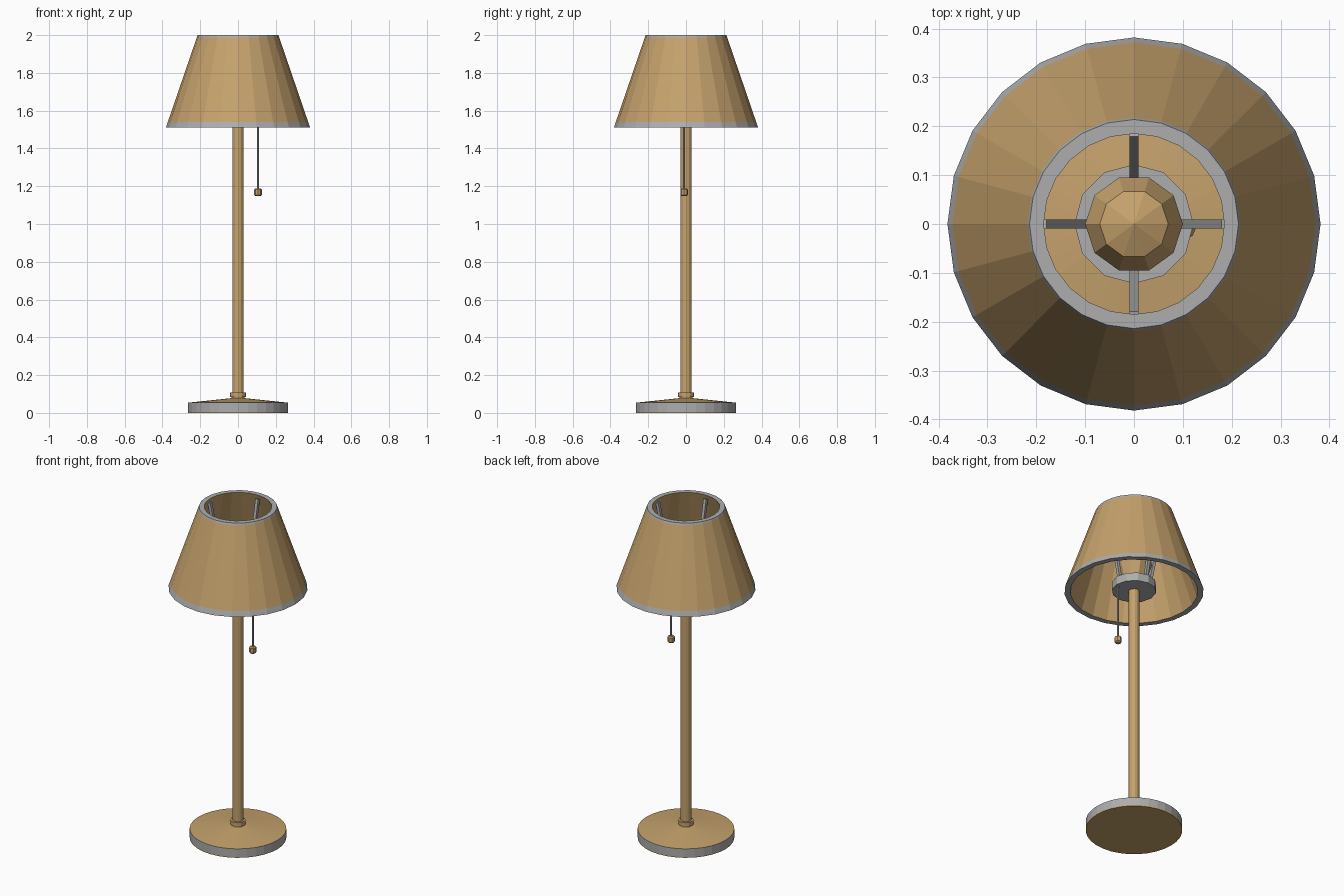
import bpy, bmesh, math
from mathutils import Vector

if "Cube" in bpy.data.objects:
    bpy.data.objects.remove(bpy.data.objects["Cube"])


def material(name, rgb):
    m = bpy.data.materials.new(name)
    m.diffuse_color = (*rgb, 1)
    m.use_nodes = True
    m.node_tree.nodes["Principled BSDF"].inputs["Base Color"].default_value = m.diffuse_color
    return m


TAN = material("warm tan", (0.56, 0.36, 0.15))
GREY = material("metal grey", (0.42, 0.42, 0.42))


def lathe(name, profile, sides, centre=(0, 0), closed=False, rule=None, mat=TAN):
    """Spin (radius, z) points round a vertical axis; rule(face) picks grey faces."""
    bm = bmesh.new()
    rings = []
    for r, z in profile:
        if r == 0:
            rings.append([bm.verts.new((centre[0], centre[1], z))] * sides)
        else:
            rings.append([bm.verts.new((centre[0] + r * math.cos(2 * math.pi * i / sides),
                                        centre[1] + r * math.sin(2 * math.pi * i / sides), z))
                          for i in range(sides)])
    pairs = list(zip(rings, rings[1:]))
    if closed:
        pairs.append((rings[-1], rings[0]))
    for a, b in pairs:
        for i in range(sides):
            j = (i + 1) % sides
            corners = list(dict.fromkeys([a[i], a[j], b[j], b[i]]))
            bm.faces.new(corners)
    if not closed:
        for end in (rings[0], rings[-1]):
            if end[0] is not end[1]:
                bm.faces.new(end)
    bmesh.ops.recalc_face_normals(bm, faces=bm.faces)
    if rule:
        for f in bm.faces:
            f.material_index = 1 if rule(f) else 0
    return finish(name, bm, [mat, GREY] if rule else [mat])


def finish(name, bm, mats):
    me = bpy.data.meshes.new(name)
    bm.to_mesh(me)
    bm.free()
    for m in mats:
        me.materials.append(m)
    ob = bpy.data.objects.new(name, me)
    bpy.context.collection.objects.link(ob)
    return ob


def bar(name, a, b, width):
    """Square rod between two points."""
    a, b = Vector(a), Vector(b)
    d = b - a
    bm = bmesh.new()
    bmesh.ops.create_cube(bm, size=1)
    bmesh.ops.scale(bm, vec=(width, width, d.length), verts=bm.verts)
    bmesh.ops.rotate(bm, cent=(0, 0, 0), verts=bm.verts,
                     matrix=Vector((0, 0, 1)).rotation_difference(d).to_matrix())
    bmesh.ops.translate(bm, vec=(a + b) / 2, verts=bm.verts)
    return finish(name, bm, [GREY])


# Base: tan disc with a grey edge and shallow conical top
lathe("base", [(0.265, 0), (0.265, 0.006), (0.265, 0.054), (0.035, 0.078)], 32,
      rule=lambda f: abs(f.normal.z) < 0.3 and f.calc_center_median().z > 0.01)

# Foot collar and pole
lathe("foot_collar", [(0.035, 0.07), (0.035, 0.083), (0.042, 0.083), (0.042, 0.108)], 12)
lathe("pole", [(0.03, 0.1), (0.03, 1.53)], 12)

# Socket plate and bulb
lathe("socket_plate", [(0.122, 1.51), (0.122, 1.56)], 12, mat=GREY)
lathe("bulb", [(0.06, 1.555), (0.1, 1.68), (0.07, 1.75), (0, 1.78)], 10)

# Hollow shade with grey trim along the bottom and top edges
RO, RI, Z0, Z1 = (0.382, 0.214), (0.35, 0.185), 1.51, 2.0


def outer(z):
    return (RO[0] + (RO[1] - RO[0]) * (z - Z0) / (Z1 - Z0), z)


lathe("shade", [outer(Z0), outer(1.54), outer(1.988), outer(Z1), (RI[1], Z1), (RI[0], Z0)],
      24, closed=True,
      rule=lambda f: abs(f.normal.z) > 0.9 or f.calc_center_median().z > 1.99
      or f.calc_center_median().z < 1.53)

# Four struts from the plate up to the shade
for i in range(4):
    c, s = round(math.cos(i * math.pi / 2)), round(math.sin(i * math.pi / 2))
    bar(f"strut_{i + 1}", (0.1 * c, 0.1 * s, 1.55), (0.188 * c, 0.188 * s, 1.975), 0.018)

# Pull cord and knob
lathe("pull_cord", [(0.006, 1.18), (0.006, 1.52)], 6, centre=(0.106, -0.01), mat=GREY)
lathe("pull_knob", [(0.014, 1.148), (0.02, 1.154), (0.02, 1.182), (0.014, 1.188)], 8,
      centre=(0.106, -0.01))
